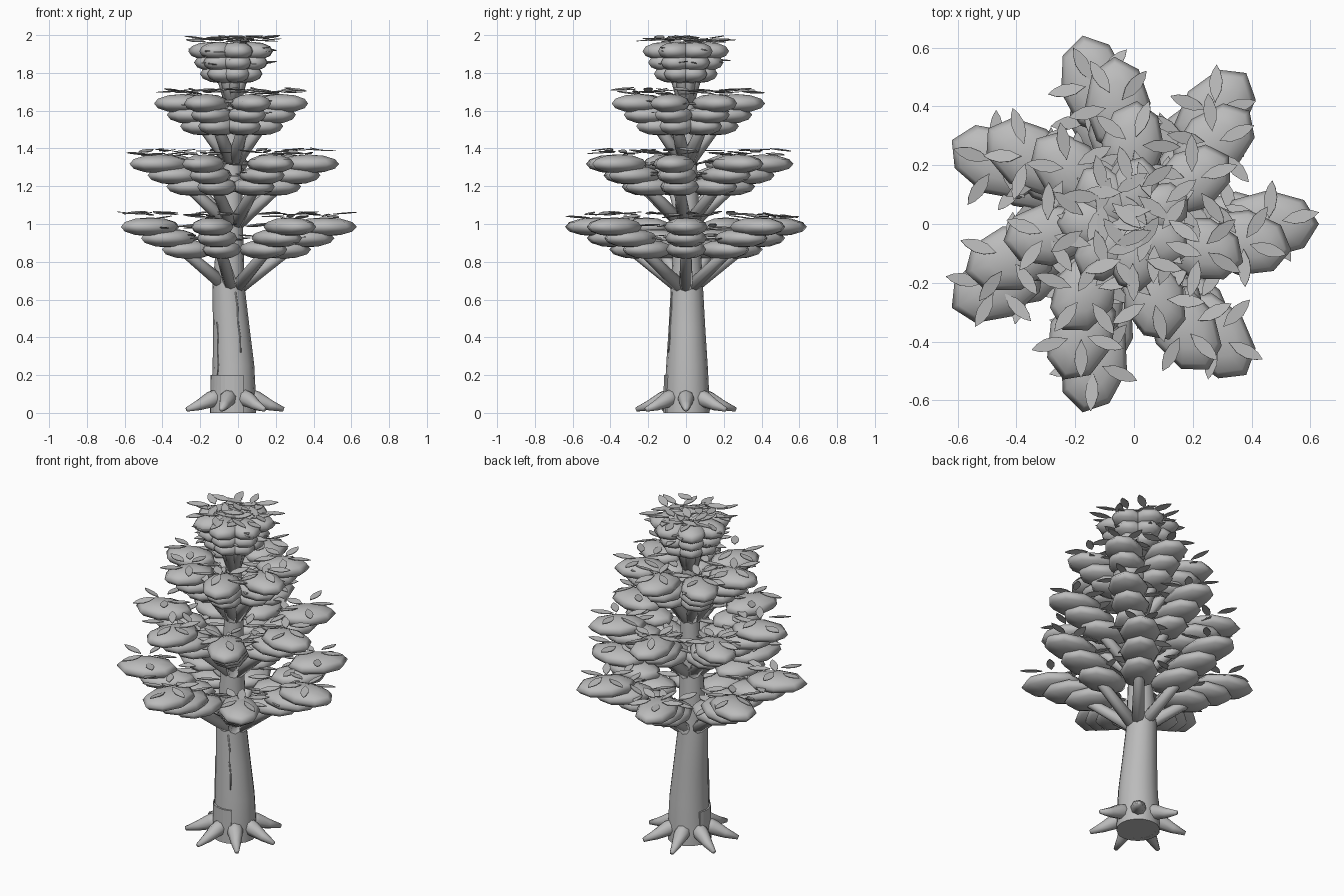
import bpy, bmesh, math, random
from mathutils import Matrix, Vector

if "Cube" in bpy.data.objects:
    bpy.data.objects.remove(bpy.data.objects["Cube"])

random.seed(4)
CX = -0.028         # tree axis
N = 7               # branches per tier

mat = bpy.data.materials.new("plain grey")
mat.diffuse_color = (0.5, 0.5, 0.5, 1)
mat.use_nodes = True
mat.node_tree.nodes["Principled BSDF"].inputs["Base Color"].default_value = mat.diffuse_color


def finish(bm, name, smooth=True):
    me = bpy.data.meshes.new(name)
    bm.to_mesh(me)
    bm.free()
    me.materials.append(mat)
    for p in me.polygons:
        p.use_smooth = smooth
    ob = bpy.data.objects.new(name, me)
    bpy.context.collection.objects.link(ob)
    return ob


def tube(bm, path, sides=10):
    """Capped tube through (point, radius) pairs, rings square to the path."""
    rings = []
    pts = [Vector(p) for p, r in path]
    for i, (p, r) in enumerate(path):
        d = pts[min(i + 1, len(pts) - 1)] - pts[max(i - 1, 0)]
        rot = Vector((0, 0, 1)).rotation_difference(d)
        rings.append([bm.verts.new(pts[i] + rot @ Vector((r * math.cos(t), r * math.sin(t), 0)))
                      for t in (2 * math.pi * k / sides for k in range(sides))])
    for a, b in zip(rings, rings[1:]):
        for k in range(sides):
            j = (k + 1) % sides
            bm.faces.new((a[k], a[j], b[j], b[k]))
    bm.faces.new(rings[0][::-1])
    bm.faces.new(rings[-1])


def polar(r, a, z):
    return Vector((CX + r * math.cos(a), r * math.sin(a), z))


def puff(bm, centre, ang, size):
    m = (Matrix.Translation(centre) @ Matrix.Rotation(ang, 4, 'Z')
         @ Matrix.Diagonal((*size, 1)))
    bmesh.ops.create_uvsphere(bm, u_segments=8, v_segments=6, radius=1, matrix=m)


def leaf(bm, centre, ang, length=0.13, width=0.045):
    """Pointed, slightly tilted leaf plate."""
    m = (Matrix.Translation(centre) @ Matrix.Rotation(ang, 4, 'Z')
         @ Matrix.Rotation(random.uniform(-0.12, 0.12), 4, 'Y')
         @ Matrix.Rotation(random.uniform(-0.25, 0.25), 4, 'X'))
    l, w = length / 2, width / 2
    out = [(-l, 0), (-l * .4, -w * .85), (l * .15, -w), (l * .65, -w * .6),
           (l, 0), (l * .65, w * .6), (l * .15, w), (-l * .4, w * .85)]
    top = [bm.verts.new(m @ Vector((x, y, .002))) for x, y in out]
    bot = [bm.verts.new(m @ Vector((x, y, -.002))) for x, y in out]
    bm.faces.new(top)
    bm.faces.new(bot[::-1])
    for i in range(8):
        j = (i + 1) % 8
        bm.faces.new((bot[i], bot[j], top[j], top[i]))


# trunk: (z, x centre, radius)
profile = [(0, -.025, .12), (.1, -.024, .118), (.25, -.024, .11), (.45, -.036, .097),
           (.67, -.05, .085), (1.0, -.04, .066), (1.4, -.03, .05), (1.88, -.03, .032)]
bm = bmesh.new()
tube(bm, [((x, .005, z), r) for z, x, r in profile], 16)
for v in bm.verts:
    v.co.z = max(v.co.z, 0)
trunk = finish(bm, "trunk")


def trunk_at(z):
    for (z0, x0, r0), (z1, x1, r1) in zip(profile, profile[1:]):
        if z <= z1:
            t = (z - z0) / (z1 - z0)
            return x0 + t * (x1 - x0), r0 + t * (r1 - r0)


# raised bark collar at the front left of the base
bm = bmesh.new()
cols = []
for k in range(13):
    a = math.radians(155 + 140 * k / 12)
    cols.append([bm.verts.new((-.023 + r * math.cos(a), .005 + r * math.sin(a), z))
                 for r, z in ((.1, 0), (.125, 0), (.122, .2), (.1, .2))])
for a, b in zip(cols, cols[1:]):
    for k in range(4):
        j = (k + 1) % 4
        bm.faces.new((a[k], b[k], b[j], a[j]))
bm.faces.new(cols[0])
bm.faces.new(cols[-1][::-1])
bmesh.ops.recalc_face_normals(bm, faces=bm.faces)
finish(bm, "bark_collar", False)

# thin bark ridges
bm = bmesh.new()
for deg, z0, z1 in ((222, .18, .48), (295, .32, .64)):
    path = []
    for i in range(5):
        z = z0 + (z1 - z0) * i / 4
        x, r = trunk_at(z)
        a = math.radians(deg + (1.5 if i % 2 else -1.5))
        path.append(((x + r * math.cos(a), .005 + r * math.sin(a), z), .004))
    tube(bm, path, 5)
finish(bm, "bark_ridges")

# roots
bm = bmesh.new()
for i in range(N):
    a = 2 * math.pi * i / N
    tube(bm, [(polar(.06, a, .095), .045), (polar(.13, a, .07), .043),
              (polar(.2, a, .04), .028), (polar(.27, a, .018), .012)], 8)
finish(bm, "roots")

# tiers: branch base z, tip centre z, tip distance, puff half length, half width, turn in degrees
tiers = [(.64, .985, .485, .172, .115, 0), (.98, 1.318, .405, .165, .112, -9),
         (1.31, 1.638, .27, .15, .107, -18), (1.62, 1.915, .11, .125, .092, -27)]
for t, (zb, zt, d, la, wb, turn) in enumerate(tiers, 1):
    branches, puffs, leaves = bmesh.new(), bmesh.new(), bmesh.new()
    for i in range(N):
        a = 2 * math.pi * i / N + math.radians(turn)
        tube(branches, [(polar(0, a, zb), .038), (polar(d * .5, a, (zb + zt) / 2 + .01), .03),
                        (polar(d, a, zt), .016)], 8)
        # three overlapping puffs climbing outward, each with a ring of leaves
        for f, drop, s in ((1, 0, 1), (.77, .06, .96), (.53, .12, .92)):
            c = polar(d * f, a, zt - drop)
            puff(puffs, c, a, (la * s, wb * s, .05))
            n = 5 if f == 1 else 3
            phase = random.uniform(0, 6.28)
            for k in range(n):
                b = phase + 2 * math.pi * k / n
                r = random.uniform(.08, .12)
                leaf(leaves, c + Vector((r * math.cos(b), r * math.sin(b),
                                         random.uniform(.05, .078))), b)
    finish(branches, f"branches_tier_{t}")
    finish(puffs, f"foliage_tier_{t}")
    finish(leaves, f"leaves_tier_{t}", False)

# keep the cap edges of the trunk crisp
bpy.context.view_layer.objects.active = trunk
trunk.select_set(True)
bpy.ops.object.shade_smooth_by_angle(angle=math.radians(40))
